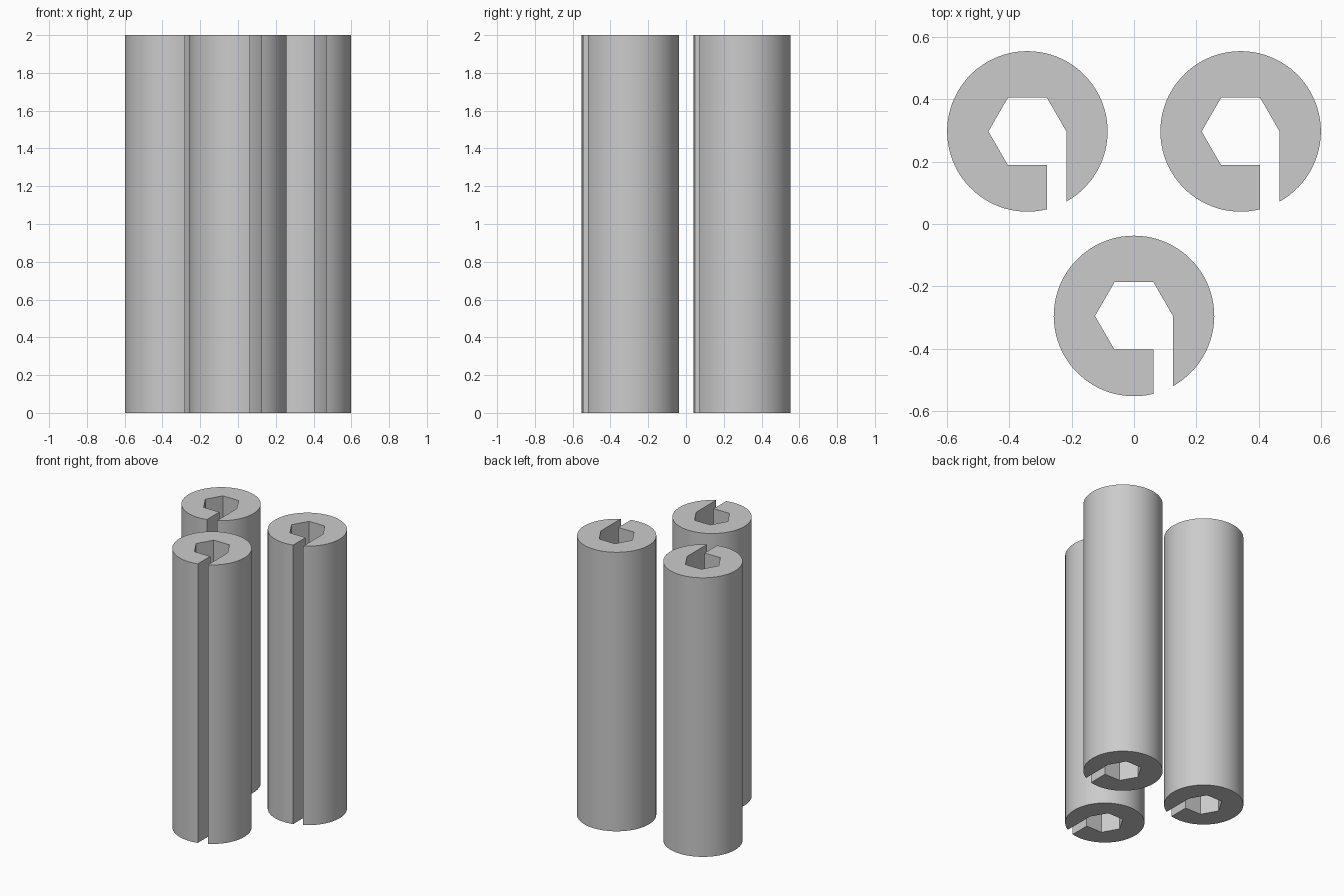
import bpy, bmesh, math

if "Cube" in bpy.data.objects:
    bpy.data.objects.remove(bpy.data.objects["Cube"])

RADIUS, HEX, HEIGHT, STEPS = 0.2575, 0.125, 2.0, 80

grey = bpy.data.materials.new("light grey")
grey.diffuse_color = (0.6, 0.6, 0.6, 1)
grey.use_nodes = True
grey.node_tree.nodes["Principled BSDF"].inputs["Base Color"].default_value = grey.diffuse_color


def slotted_outline():
    """Round outside, hexagonal bore, and a slot running out to the front."""
    start = -math.acos(HEX / RADIUS)
    end = 2 * math.pi - math.acos(HEX / 2 / RADIUS)
    angles = [start + (end - start) * i / STEPS for i in range(STEPS + 1)]
    outer = [(RADIUS * math.cos(a), RADIUS * math.sin(a)) for a in angles]
    bore = [(HEX * math.cos(math.radians(d)), HEX * math.sin(math.radians(d)))
            for d in (300, 240, 180, 120, 60, 0)]
    return outer + bore


def slotted_rod(name, x, y):
    bm = bmesh.new()
    base = bm.faces.new([bm.verts.new((px, py, 0)) for px, py in slotted_outline()])
    result = bmesh.ops.extrude_face_region(bm, geom=[base], use_keep_orig=True)
    top = [g for g in result["geom"] if isinstance(g, bmesh.types.BMVert)]
    bmesh.ops.translate(bm, verts=top, vec=(0, 0, HEIGHT))
    bmesh.ops.recalc_face_normals(bm, faces=bm.faces)
    mesh = bpy.data.meshes.new(name)
    bm.to_mesh(mesh)
    bm.free()
    mesh.materials.append(grey)
    rod = bpy.data.objects.new(name, mesh)
    rod.location = (x, y, 0)
    bpy.context.collection.objects.link(rod)
    # Smooth round wall, crisp bore and slot edges
    bpy.ops.object.select_all(action="DESELECT")
    rod.select_set(True)
    bpy.context.view_layer.objects.active = rod
    bpy.ops.object.shade_smooth_by_angle(angle=math.radians(30))


# Three identical rods in a triangle
slotted_rod("back_left_rod", -0.342, 0.297)
slotted_rod("back_right_rod", 0.342, 0.297)
slotted_rod("front_rod", 0, -0.295)
